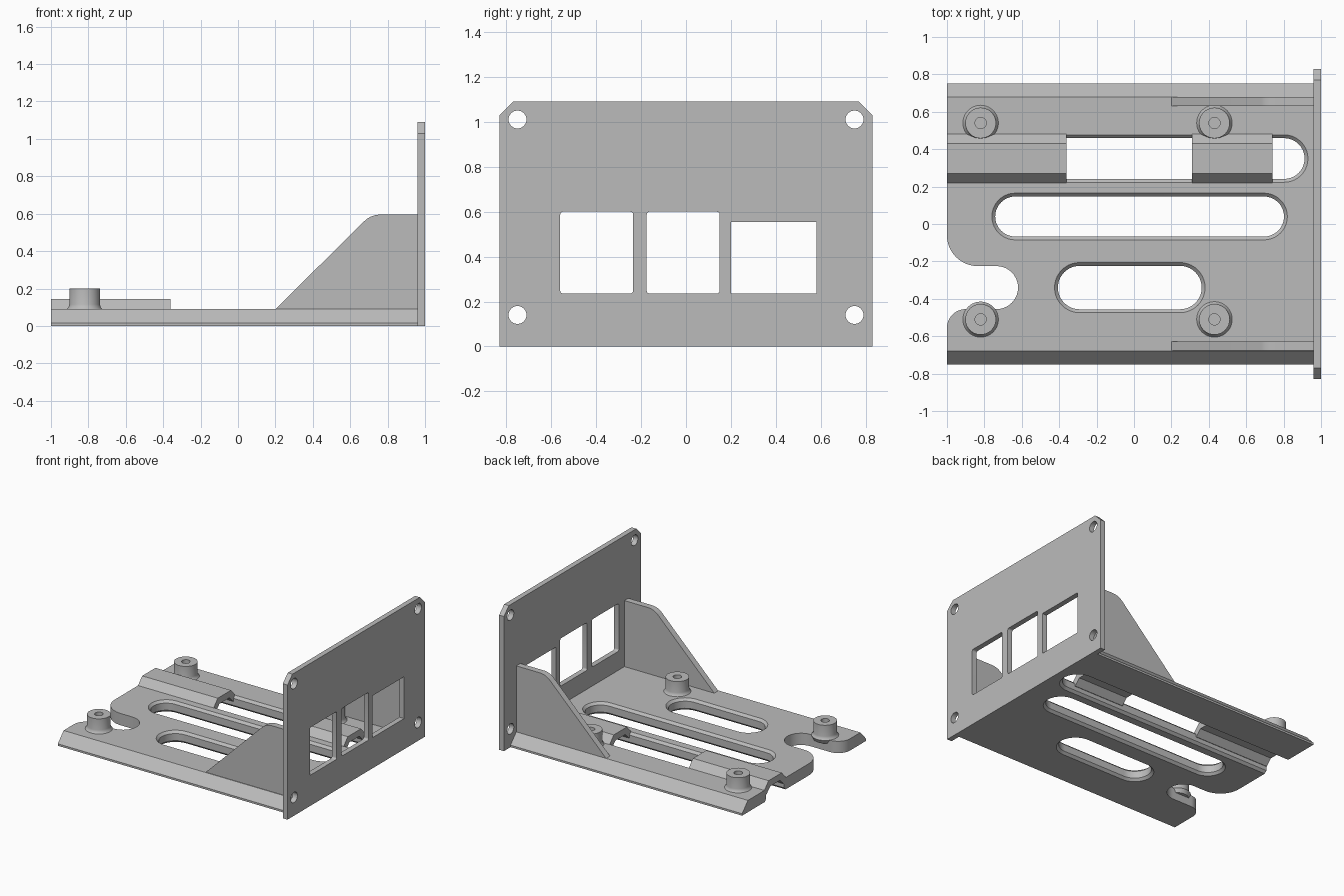
import bpy, bmesh
from math import sin, cos, pi, radians

cube = bpy.data.objects.get("Cube")
if cube:
    bpy.data.objects.remove(cube, do_unlink=True)

grey = bpy.data.materials.new("plain grey")
grey.use_nodes = True
grey.diffuse_color = (0.5, 0.5, 0.5, 1)
grey.node_tree.nodes["Principled BSDF"].inputs["Base Color"].default_value = (0.5, 0.5, 0.5, 1)


def loft(name, rings, caps=True):
    """Join rings of equal point count into one closed solid."""
    bm = bmesh.new()
    loops = [[bm.verts.new(p) for p in ring] for ring in rings]
    n = len(loops[0])
    for low, high in zip(loops, loops[1:]):
        for i in range(n):
            j = (i + 1) % n
            bm.faces.new((low[i], low[j], high[j], high[i]))
    if caps:
        bm.faces.new(loops[0][::-1])
        bm.faces.new(loops[-1])
    bmesh.ops.recalc_face_normals(bm, faces=bm.faces)
    mesh = bpy.data.meshes.new(name)
    bm.to_mesh(mesh)
    bm.free()
    mesh.materials.append(grey)
    obj = bpy.data.objects.new(name, mesh)
    bpy.context.collection.objects.link(obj)
    return obj


def prism(name, pts, axis, a, b):
    place = {"x": lambda p, t: (t, p[0], p[1]),
             "y": lambda p, t: (p[0], t, p[1]),
             "z": lambda p, t: (p[0], p[1], t)}[axis]
    return loft(name, [[place(p, t) for p in pts] for t in (a, b)])


def arc(cx, cy, r, start, end, steps=12):
    return [(cx + r * cos(radians(start + (end - start) * i / steps)),
             cy + r * sin(radians(start + (end - start) * i / steps))) for i in range(steps + 1)]


def rounded_rect(x0, x1, y0, y1, r, steps=5):
    return (arc(x1 - r, y1 - r, r, 0, 90, steps) + arc(x0 + r, y1 - r, r, 90, 180, steps)
            + arc(x0 + r, y0 + r, r, 180, 270, steps) + arc(x1 - r, y0 + r, r, 270, 360, steps))


def slot_cutter(x0, x1, y, r):
    """Round-ended slot with chamfered rims above and below."""
    rings = []
    for z, grow in ((-0.02, 0.02), (0, 0), (0.018, -0.018), (0.072, -0.018), (0.09, 0), (0.11, 0.02)):
        q = r + grow
        outline = arc(x1 - r, y, q, -90, 90, 20) + arc(x0 + r, y, q, 90, 270, 20)
        rings.append([(px, py, z) for px, py in outline])
    return loft("slot_cutter", rings)


def cut(obj, cutters):
    for c in cutters:
        c.hide_render = True
        mod = obj.modifiers.new("cut", "BOOLEAN")
        mod.operation = "DIFFERENCE"
        mod.solver = "EXACT"
        mod.object = c
    graph = bpy.context.evaluated_depsgraph_get()
    mesh = bpy.data.meshes.new_from_object(obj.evaluated_get(graph))
    obj.modifiers.clear()
    obj.data = mesh
    for c in cutters:
        bpy.data.objects.remove(c, do_unlink=True)


parts = []

# Base plate with sloped long edges, three slots and an end notch
plate = prism("base_plate", [(-0.75, 0), (0.75, 0), (0.75, 0.015), (0.68, 0.09),
                             (-0.68, 0.09), (-0.75, 0.015)], "x", -1, 0.97)
notch = ([(-1.1, -0.06)] + arc(-0.835, -0.06, 0.165, 180, 270)
         + arc(-0.735, -0.34, 0.115, 90, -90, 20)
         + arc(-0.9, -0.555, 0.1, 90, 180) + [(-1.1, -0.555)])
cut(plate, [slot_cutter(-1.4, 0.93, 0.35, 0.127),
            slot_cutter(-0.76, 0.82, 0.04, 0.125),
            slot_cutter(-0.425, 0.38, -0.34, 0.134),
            prism("notch_cutter", notch, "z", -0.1, 0.2)])
parts.append(plate)

# Raised arches bridging the rear slot
arch = [(0.22, 0.05), (0.22, 0.09), (0.27, 0.145), (0.43, 0.145), (0.48, 0.09), (0.48, 0.05),
        (0.455, 0.05), (0.41, 0.095), (0.29, 0.095), (0.245, 0.05)]
for name, x0, x1 in (("outer_arch", -1, -0.36), ("inner_arch", 0.31, 0.74)):
    parts.append(prism(name, arch, "x", x0, x1))

# Upright panel with clipped top corners, screw holes and three windows
panel = prism("end_panel", [(-0.83, 0), (0.83, 0), (0.83, 1.03), (0.77, 1.09),
                            (-0.77, 1.09), (-0.83, 1.03)], "x", 0.96, 1)
openings = [arc(y, z, 0.04, 0, 345, 23) for y in (-0.75, 0.75) for z in (0.14, 1.01)]
openings += [rounded_rect(-0.56, -0.235, 0.235, 0.6, 0.014),
             rounded_rect(-0.175, 0.15, 0.235, 0.6, 0.014),
             [(0.2, 0.235), (0.58, 0.235), (0.58, 0.555), (0.2, 0.555)]]
cut(panel, [prism("opening_cutter", o, "x", 0.9, 1.1) for o in openings])
parts.append(panel)

# Triangular braces between plate and panel
brace = ([(0.97, 0.07), (0.97, 0.595)] + arc(0.76, 0.475, 0.12, 90, 135, 8)
         + [(0.2, 0.09), (0.2, 0.07)])
for name, y0, y1 in (("front_brace", -0.675, -0.627), ("rear_brace", 0.632, 0.68)):
    parts.append(prism(name, brace, "y", y0, y1))

# Standoffs with blind holes and a small flare at the foot
profile = [(0.03, 0.09), (0.03, 0.2), (0.082, 0.2), (0.082, 0.115),
           (0.086, 0.1), (0.095, 0.09), (0.08, 0.06)]
for side, y in (("front", -0.51), ("rear", 0.54)):
    for end, x in (("outer", -0.82), ("inner", 0.43)):
        rings = [[(x + r * cos(2 * pi * i / 40), y + r * sin(2 * pi * i / 40), z)
                  for i in range(40)] for r, z in profile]
        parts.append(loft(f"{side}_{end}_standoff", rings))

# Smooth the rounded walls, keep the corners crisp
bpy.ops.object.select_all(action="DESELECT")
for p in parts:
    p.select_set(True)
bpy.context.view_layer.objects.active = plate
bpy.ops.object.shade_smooth_by_angle(angle=radians(30))
